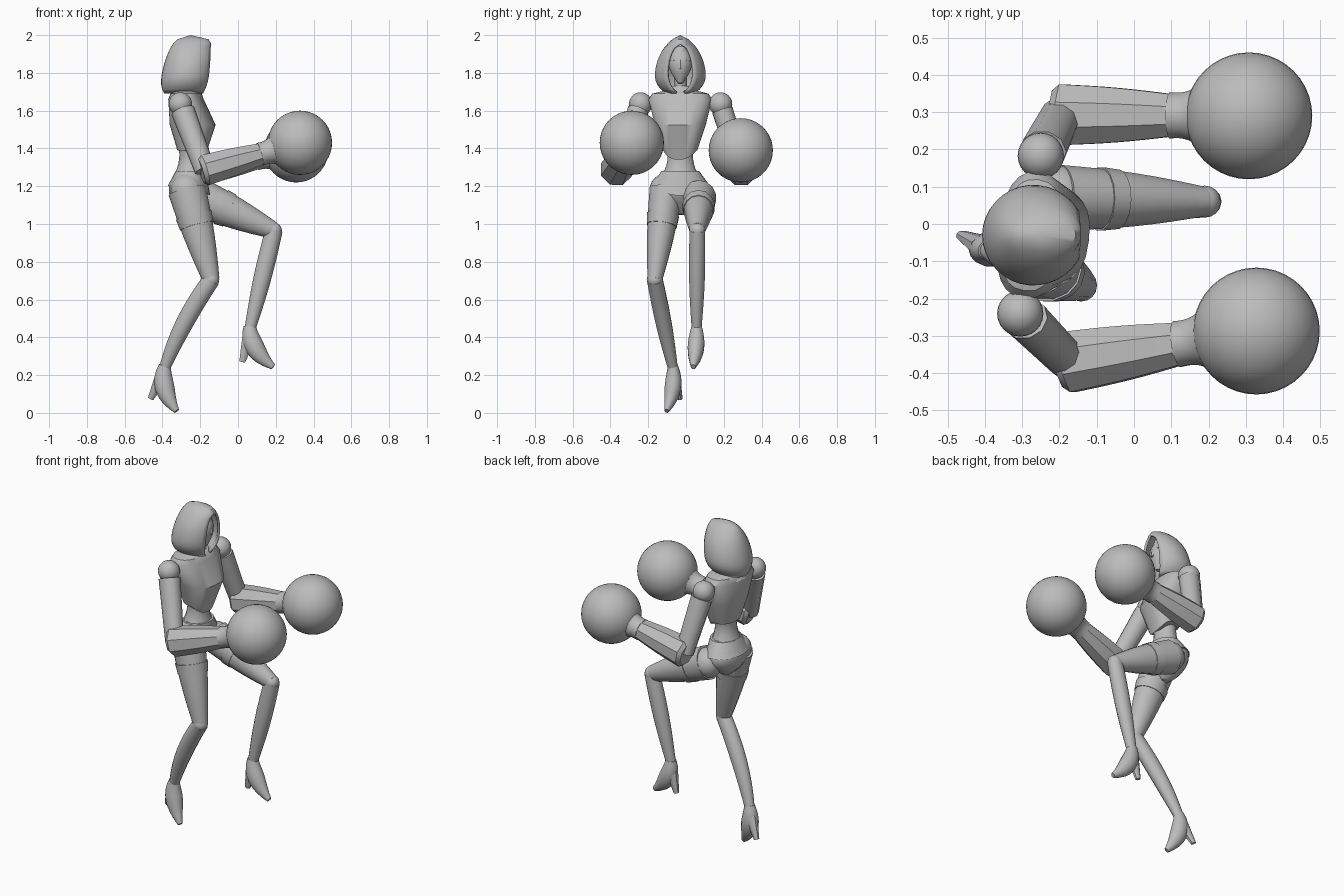
import bpy
import bmesh
from math import sin, cos, asin, pi, copysign
from mathutils import Vector, Matrix

default_cube = bpy.data.objects.get("Cube")
if default_cube:
    bpy.data.objects.remove(default_cube, do_unlink=True)

grey = bpy.data.materials.new("plain grey")
grey.use_nodes = True
grey.diffuse_color = (0.5, 0.5, 0.5, 1)
grey.node_tree.nodes["Principled BSDF"].inputs["Base Color"].default_value = grey.diffuse_color
parts = []


def finish(name, bm):
    """Turn a bmesh into a named grey object."""
    bmesh.ops.recalc_face_normals(bm, faces=bm.faces)
    mesh = bpy.data.meshes.new(name)
    bm.to_mesh(mesh)
    bm.free()
    mesh.materials.append(grey)
    obj = bpy.data.objects.new(name, mesh)
    bpy.context.collection.objects.link(obj)
    parts.append(obj)
    return obj


def loft(name, rings):
    """Skin closed rings of points and cap both ends."""
    bm = bmesh.new()
    loops = [[bm.verts.new(point) for point in ring] for ring in rings]
    count = len(loops[0])
    for low, high in zip(loops, loops[1:]):
        for i in range(count):
            j = (i + 1) % count
            bm.faces.new((low[i], low[j], high[j], high[i]))
    bm.faces.new(loops[0])
    bm.faces.new(loops[-1])
    return finish(name, bm)


def limb(name, start, end, radius, end_radius, bulge=0.0, bow=(0, 0, 0), flat=1.0, sides=14):
    """Tapered tube that can swell in the middle, bow sideways and be oval."""
    start, end, bow = Vector(start), Vector(end), Vector(bow)
    steps = 8
    rings = []
    for i in range(steps + 1):
        t = i / steps
        centre = start.lerp(end, t) + bow * 4 * t * (1 - t)
        tangent = (end - start + bow * 4 * (1 - 2 * t)).normalized()
        side = Vector((0, 1, 0))
        side = (side - tangent * side.dot(tangent)).normalized()
        front = side.cross(tangent)
        size = radius + (end_radius - radius) * t + bulge * sin(pi * t)
        angles = [2 * pi * (k + 0.5) / sides for k in range(sides)]
        rings.append([centre + (side * cos(a) + front * flat * sin(a)) * size for a in angles])
    return loft(name, rings)


def ball(name, centre, radius, segments=24):
    bm = bmesh.new()
    bmesh.ops.create_uvsphere(bm, u_segments=segments, v_segments=segments // 2, radius=radius)
    bmesh.ops.translate(bm, verts=bm.verts, vec=centre)
    return finish(name, bm)


body_y = -0.03


def stack(name, levels, power=2.0, yaw=0.0, drop=None, sides=24):
    """Horizontal rings; each level is height, centre x, depth radius, width radius."""
    turn = Matrix.Rotation(yaw, 3, "Z")
    rings = []
    for level, (z, x, deep, wide) in enumerate(levels):
        ring = []
        for k in range(sides):
            a = 2 * pi * k / sides
            c, s = cos(a), sin(a)
            offset = Vector((deep * copysign(abs(c) ** (2 / power), c),
                             wide * copysign(abs(s) ** (2 / power), s), 0))
            fall = drop(k, c) if drop and level == 0 else 0
            ring.append(Vector((x, body_y, z - fall)) + turn @ offset)
        rings.append(ring)
    return loft(name, rings)


def front_point(k, facing):
    """Lower the bottom edge to a point at the front."""
    return 0.05 * max(0, facing) ** 2


def zigzag(k, facing):
    return 0.012 * (k % 2)


# Torso
twist = -0.12
stack("chest", [(1.39, -0.25, 0.07, 0.09), (1.525, -0.24, 0.12, 0.135),
                (1.66, -0.275, 0.09, 0.17), (1.69, -0.275, 0.08, 0.15), (1.71, -0.275, 0.05, 0.07)],
      power=2.5, yaw=twist, drop=front_point)
stack("collar", [(1.66, -0.27, 0.1, 0.12), (1.73, -0.275, 0.05, 0.05)], yaw=twist, drop=front_point)
limb("neck", (-0.27, body_y, 1.66), (-0.25, body_y, 1.8), 0.035, 0.035)
limb("waist", (-0.255, body_y, 1.25), (-0.25, body_y, 1.43), 0.1, 0.08, bulge=-0.02, flat=0.85)
limb("pelvis", (-0.255, body_y, 1.05), (-0.25, body_y, 1.28), 0.03, 0.09,
     bulge=0.09, bow=(-0.01, 0, 0), flat=0.7, sides=24)
stack("hip_belt", [(1.2, -0.26, 0.113, 0.158), (1.28, -0.25, 0.08, 0.1)], drop=front_point)

# Face and jagged brow mask
limb("face", (-0.24, body_y, 1.95), (-0.2, body_y, 1.745), 0.03, 0.012, bulge=0.042, sides=20)
stack("brow_mask", [(1.87, -0.23, 0.07, 0.066), (1.94, -0.24, 0.055, 0.036)], drop=zigzag)
limb("nose", (-0.165, body_y, 1.87), (-0.16, body_y, 1.82), 0.006, 0.01, sides=6)


def make_hood(bottom=1.69, height=0.31, rows=14, steps=28):
    """Shell with a pointed opening towards +x."""
    bm = bmesh.new()
    loops = []
    for row in range(rows):
        t = row / rows
        swell = 1 - ((t - 0.3) / (0.7 if t > 0.3 else 0.4)) ** 2
        deep, wide = 0.135 * swell ** 0.3, 0.135 * swell ** 0.7
        reach = (t - 0.35) / (0.5 if t > 0.35 else 0.37)
        gap = 0.07 * max(0, 1 - reach ** 2) ** 0.5
        x = -0.285 + 0.05 * t
        first = asin(gap / wide)
        angles = [first + 2 * (pi - first) * k / steps for k in range(steps + 1)]
        loops.append([bm.verts.new((x + deep * cos(a), body_y + wide * sin(a), bottom + height * t))
                      for a in angles])
    for low, high in zip(loops, loops[1:]):
        for k in range(steps):
            bm.faces.new((low[k], low[k + 1], high[k + 1], high[k]))
    tip = bm.verts.new((-0.25, body_y, bottom + height))
    for k in range(steps):
        bm.faces.new((loops[-1][k], loops[-1][k + 1], tip))
    bmesh.ops.remove_doubles(bm, verts=bm.verts, dist=0.0005)
    hood = finish("hood", bm)
    shell = hood.modifiers.new("thickness", "SOLIDIFY")
    shell.thickness = 0.014
    shell.offset = -1


make_hood()


# Arms with flared sleeves and round fists
def make_arm(side, shoulder, elbow, fist):
    shoulder, elbow, fist = Vector(shoulder), Vector(elbow), Vector(fist)
    wrist = elbow.lerp(fist, 0.58)
    ball(side + "_shoulder", shoulder, 0.062)
    limb(side + "_upper_arm", shoulder.lerp(elbow, 0.1), elbow, 0.058, 0.05, flat=1.1, sides=10)
    limb(side + "_elbow", elbow.lerp(fist, -0.04), elbow, 0.07, 0.088, sides=8)
    limb(side + "_forearm", elbow, wrist, 0.088, 0.062, bulge=0.004, sides=8)
    limb(side + "_cuff", wrist, wrist.lerp(fist, 0.5), 0.063, 0.105, bulge=-0.016, sides=16)
    ball(side + "_fist", fist, 0.17, segments=40)


make_arm("right", (-0.305, -0.24, 1.635), (-0.175, -0.37, 1.285), (0.328, -0.287, 1.43))
make_arm("left", (-0.25, 0.183, 1.635), (-0.195, 0.293, 1.285), (0.308, 0.29, 1.39))


# Legs with stocking bands and high-heeled shoes
def make_leg(side, hip, knee, ankle, pitch, yaw, calf_bow):
    hip, knee, ankle = Vector(hip), Vector(knee), Vector(ankle)
    turn = Matrix.Rotation(yaw, 3, "Z") @ Matrix.Rotation(-pitch, 3, "Y")

    def foot(forward, up):
        return ankle + turn @ Vector((forward, 0, up))

    ball(side + "_hip", hip, 0.088)
    limb(side + "_thigh", hip, knee, 0.09, 0.04, bulge=0.008, flat=1.12)
    limb(side + "_thigh_band", hip.lerp(knee, 0.28), hip.lerp(knee, 0.4), 0.087, 0.081, flat=1.12)
    ball(side + "_knee", knee, 0.043, segments=16)
    limb(side + "_calf", knee, ankle, 0.042, 0.027, bulge=0.008, bow=(calf_bow, 0, 0), flat=1.1)
    limb(side + "_shoe", foot(0, 0.01), foot(0.07, -0.23), 0.028, 0.013, bulge=0.024,
         bow=turn @ Vector((-0.035, 0, 0)), flat=1.15)
    limb(side + "_heel", foot(-0.02, -0.05), foot(-0.085, -0.165), 0.032, 0.014, flat=1.2, sides=8)


make_leg("right", (-0.27, -0.105, 1.18), (-0.142, -0.165, 0.705), (-0.387, -0.07, 0.24),
         pitch=0, yaw=-0.48, calf_bow=-0.02)
make_leg("left", (-0.2, 0.07, 1.14), (0.19, 0.06, 0.965), (0.065, 0.056, 0.45),
         pitch=0.24, yaw=-0.14, calf_bow=0)

# Smooth surfaces with crisp edges
bpy.ops.object.select_all(action="DESELECT")
for part in parts:
    part.select_set(True)
bpy.context.view_layer.objects.active = parts[0]
bpy.ops.object.shade_smooth_by_angle(angle=0.7)
